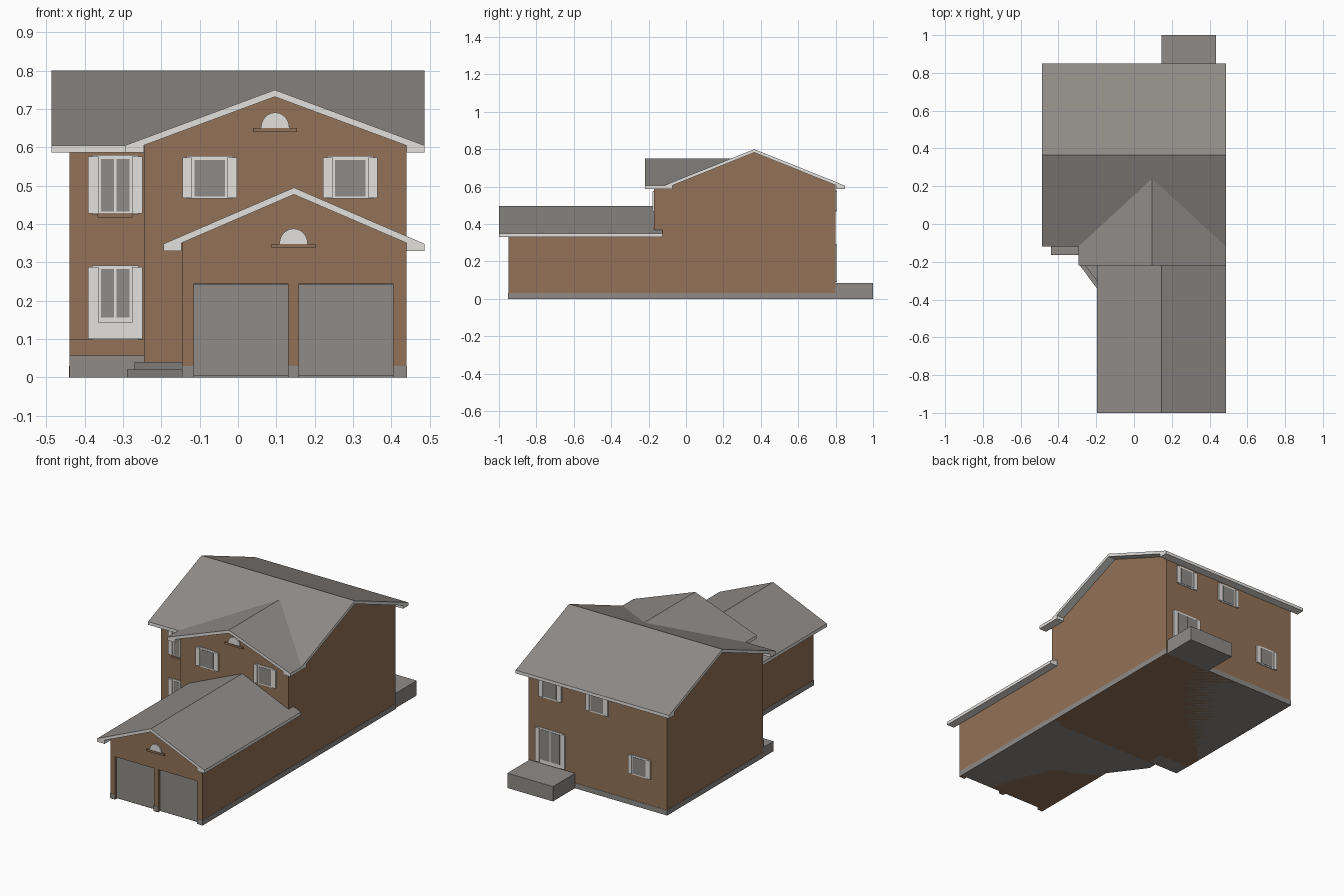
import bpy, bmesh, math

if "Cube" in bpy.data.objects:
    bpy.data.objects.remove(bpy.data.objects["Cube"])


def material(name, rgb):
    m = bpy.data.materials.new(name)
    m.diffuse_color = (*rgb, 1)
    m.use_nodes = True
    m.node_tree.nodes["Principled BSDF"].inputs["Base Color"].default_value = m.diffuse_color
    return m


BRICK = material("brown_brick", (0.29, 0.17, 0.095))
GREY = material("warm_grey", (0.275, 0.26, 0.245))
WHITE = material("white_trim", (0.76, 0.75, 0.73))


def finish(name, bm, mats):
    bmesh.ops.recalc_face_normals(bm, faces=bm.faces)
    me = bpy.data.meshes.new(name)
    bm.to_mesh(me)
    bm.free()
    for m in mats:
        me.materials.append(m)
    ob = bpy.data.objects.new(name, me)
    bpy.context.collection.objects.link(ob)
    return ob


def loft(name, ring_a, ring_b, mats, roof=False):
    """Solid between two matching outlines; roofs get grey tops and white edges."""
    bm = bmesh.new()
    a = [bm.verts.new(p) for p in ring_a]
    b = [bm.verts.new(p) for p in ring_b]
    n = len(a)
    for i in range(n):
        j = (i + 1) % n
        bm.faces.new((a[i], a[j], b[j], b[i]))
    bm.faces.new(a)
    bm.faces.new(b[::-1])
    bmesh.ops.recalc_face_normals(bm, faces=bm.faces)
    if roof:
        for f in bm.faces:
            f.material_index = 0 if f.normal.z > 0.3 else 1
    return finish(name, bm, mats)


def prism(name, pts, v0, v1, mat, axis="y"):
    """Extrude an outline along x, y or z."""
    place = {"y": lambda p, v: (p[0], v, p[1]),
             "x": lambda p, v: (v, p[0], p[1]),
             "z": lambda p, v: (p[0], p[1], v)}[axis]
    return loft(name, [place(p, v0) for p in pts], [place(p, v1) for p in pts], [mat])


def box(name, x0, x1, y0, y1, z0, z1, mat):
    return prism(name, [(x0, z0), (x1, z0), (x1, z1), (x0, z1)], y0, y1, mat)


def gable_roof(name, left, right, z_eave, z_peak, v0, v_eave, v_ridge, axis="y"):
    """Thick gable roof with boxed eaves; the far end may follow a valley."""
    c, h = (left + right) / 2, (right - left) / 2
    t, o = 0.018, 0.048
    zu = z_eave - t + o * (z_peak - z_eave) / h
    zb = z_eave - t
    half = [(-h + o, zu), (-h + o, zb), (-h, zb), (-h, z_eave)]
    prof = half + [(0, z_peak)] + [(-u, z) for u, z in half[::-1]] + [(0, z_peak - t)]

    def put(u, z, v):
        return (c + u, v, z) if axis == "y" else (v, c + u, z)
    near = [put(u, z, v0) for u, z in prof]
    far = [put(u, z, v_eave + (v_ridge - v_eave) * (1 - abs(u) / h)) for u, z in prof]
    return loft(name, near, far, [GREY, WHITE], roof=True)


# Walls
prism("main_walls", [(-.07, 0), (-.07, .615), (.365, .79), (.80, .615), (.80, 0)],
      -.44, .44, BRICK, "x")
prism("wing_walls", [(-.245, 0), (-.245, .613), (.097, .74), (.44, .613), (.44, 0)],
      -.17, -.07, BRICK)
garage = [(-.145, 0), (-.145, .36), (.147, .485), (.44, .36), (.44, 0)]
prism("garage_walls", garage, -.93, -.17, BRICK)
DOORS = [(-.115, .13), (.159, .405)]
notches = []
for x0, x1 in DOORS[::-1]:
    notches += [(x1, 0), (x1, .245), (x0, .245), (x0, 0)]
prism("garage_front", garage + notches, -.95, -.93, BRICK)

# Garage doors, recessed in the front wall
for i, (x0, x1) in enumerate(DOORS):
    box(f"garage_door_{i}", x0, x1, -.937, -.93, .004, .243, GREY)

# Foundation band
e = .0015
box("main_foundation", -.44 - e, .44 + e, -.07 - e, .80 + e, 0, .03, GREY)
box("garage_foundation", -.145 - e, .44 + e, -.931, -.07, 0, .03, GREY)
for i, (x0, x1) in enumerate([(-.145 - e, -.115), (.13, .159), (.405, .44 + e)]):
    box(f"pier_foundation_{i}", x0, x1, -.95 - e, -.93, 0, .03, GREY)

# Roofs
gable_roof("main_roof", -.12, .85, .605, .80, -.487, .487, .487, "x")
gable_roof("wing_roof", -.295, .487, .605, .75, -.22, -.12, .25)
gable_roof("garage_roof", -.195, .487, .348, .495, -1.0, -.125, -.125)

# Porch, corner steps and back patio
box("porch", -.44, -.245, -.165, -.07, 0, .057, GREY)
prism("step_low", [(-.145, -.17), (-.145, -.41), (-.29, -.215), (-.29, -.165)], 0, .02, GREY, "z")
prism("step_high", [(-.145, -.17), (-.145, -.37), (-.27, -.205), (-.27, -.165)], .02, .04, GREY, "z")
box("back_patio", .145, .435, .80, 1.0, 0, .085, GREY)
box("porch_sill", -.44, -.245, -.078, -.07, .057, .098, BRICK)


def plate(name, xc, w, y, side, depth, z0, z1, mat):
    ys = sorted((y, y + side * depth))
    return box(name, xc - w / 2, xc + w / 2, *ys, z0, z1, mat)


def opening(name, xc, y, side, z0, z1, panes, glass_w, glass_z0, w=.142):
    """White frame, shutters at the sides and grey panes between them."""
    plate(name + "_frame", xc, w - .02, y, side, .004, z0, z1, WHITE)
    sw = (w - glass_w) / 2 - .004
    for s in (-1, 1):
        plate(name + "_shutter", xc + s * (w - sw) / 2, sw, y, side, .008,
              z0 + .002, z1 - .004, WHITE)
    pw = glass_w / panes
    for i in range(panes):
        plate(name + "_glass", xc + (i - (panes - 1) / 2) * pw, pw - .006, y, side,
              .006, glass_z0, z1 - .01, GREY)


# Front windows and front door
for i, x in enumerate((-.074, .293)):
    opening(f"wing_window_{i}", x, -.17, -1, .466, .577, 1, .086, .472)
opening("front_window", -.32, -.07, -1, .425, .58, 2, .08, .432)
plate("front_window_sill", -.32, .092, -.07, -1, .009, .417, .427, BRICK)
opening("front_door", -.32, -.07, -1, .098, .292, 2, .08, .156)
plate("front_door_panel", -.32, .09, -.07, -1, .0095, .1, .143, WHITE)

# Back windows and patio door
for i, x in enumerate((.30, .003)):
    opening(f"back_window_{i}", x, .80, 1, .468, .58, 1, .086, .475)
opening("back_low_window", -.267, .80, 1, .178, .29, 1, .086, .185)
opening("patio_door", .30, .80, 1, .09, .292, 2, .13, .11, .19)

# Half-round vents with brick sills
for name, x, y, z in (("wing_vent", .097, -.17, .651), ("garage_vent", .145, -.95, .348)):
    arc = [(x + .037 * math.cos(math.pi * k / 12), z + .04 * math.sin(math.pi * k / 12))
           for k in range(13)]
    prism(name, arc, y - .006, y, WHITE)
    plate(name + "_sill", x, .115, y, -1, .009, z - .011, z, BRICK)
